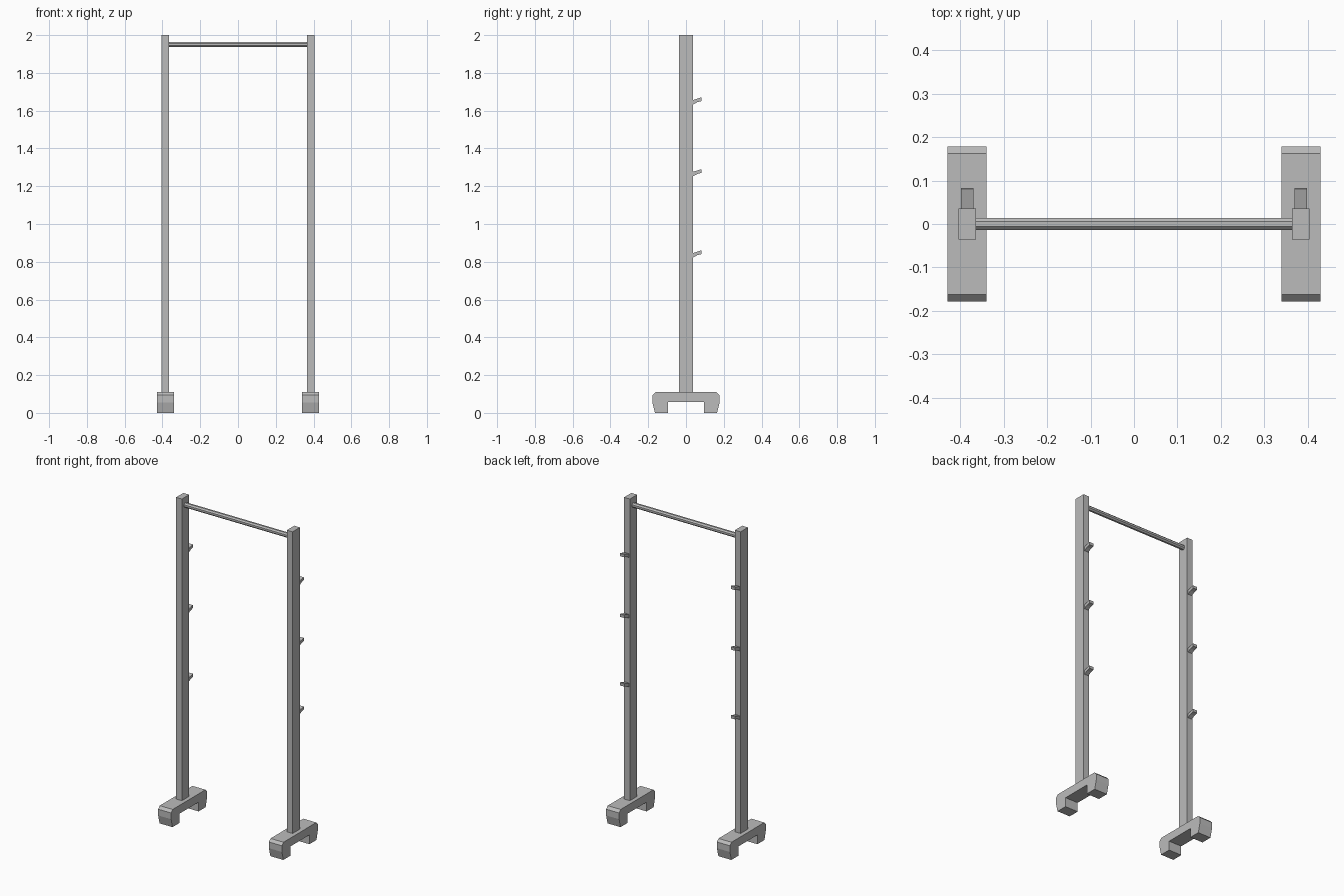
import bpy
import bmesh
import math

cube = bpy.data.objects.get("Cube")
if cube:
    bpy.data.objects.remove(cube, do_unlink=True)

GREY = (0.5, 0.5, 0.5, 1.0)
metal = bpy.data.materials.new("grey_metal")
metal.use_nodes = True
metal.diffuse_color = GREY
metal.node_tree.nodes["Principled BSDF"].inputs["Base Color"].default_value = GREY

POST_X = 0.384


def extrude_profile(name, outline, x, width):
    """Extrude a (y, z) outline along x, centred on the given x."""
    bm = bmesh.new()
    face = bm.faces.new([bm.verts.new((x - width / 2, y, z)) for y, z in outline])
    ext = bmesh.ops.extrude_face_region(bm, geom=[face])
    moved = [v for v in ext["geom"] if isinstance(v, bmesh.types.BMVert)]
    bmesh.ops.translate(bm, vec=(width, 0, 0), verts=moved)
    bmesh.ops.recalc_face_normals(bm, faces=bm.faces)
    mesh = bpy.data.meshes.new(name)
    bm.to_mesh(mesh)
    bm.free()
    mesh.materials.append(metal)
    obj = bpy.data.objects.new(name, mesh)
    bpy.context.collection.objects.link(obj)
    return obj


# Foot: half outline from inner arch to top edge, mirrored front to back
half_foot = [(0.094, 0.058), (0.094, 0), (0.164, 0),
             (0.178, 0.055), (0.178, 0.094), (0.162, 0.11)]
foot = half_foot + [(-y, z) for y, z in reversed(half_foot)]

# Upright post standing on the foot
post = [(-0.036, 0.11), (0.036, 0.11), (0.036, 2), (-0.036, 2)]

# Hook: tapering peg that rises towards its tip, heights relative to the tip
hook = [(0.036, -0.038), (0.06, -0.025), (0.083, -0.019),
        (0.083, -0.002), (0.08, 0), (0.036, -0.014)]

for side, sign in (("left", 1), ("right", -1)):
    x = sign * POST_X
    extrude_profile(f"{side}_foot", foot, x, 0.09)
    extrude_profile(f"{side}_post", post, x, 0.04)
    for level, height in (("upper", 1.67), ("middle", 1.29), ("lower", 0.86)):
        outline = [(y, z + height) for y, z in hook]
        extrude_profile(f"{side}_{level}_hook", outline, x, 0.029)

# Eight-sided cross bar between the posts
RADIUS = 0.0152
bar = []
for i in range(8):
    angle = math.radians(45 * (i + 0.5))
    bar.append((RADIUS * math.cos(angle), 1.95 + RADIUS * math.sin(angle)))
extrude_profile("cross_bar", bar, 0, 2 * (POST_X - 0.02))
